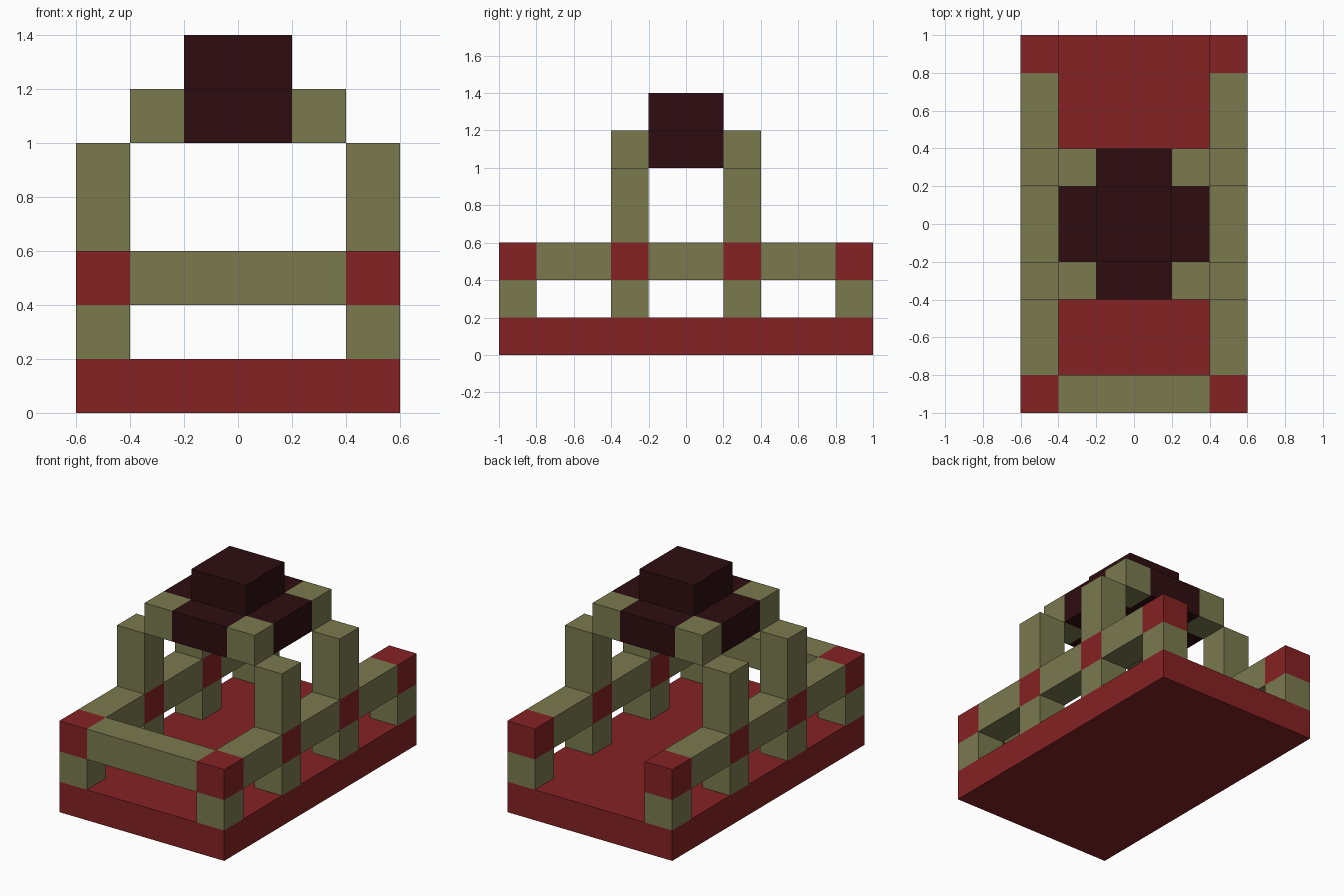
import bpy
import bmesh
from mathutils import Vector

cube = bpy.data.objects.get("Cube")
if cube:
    bpy.data.objects.remove(cube, do_unlink=True)


def material(name, rgb):
    mat = bpy.data.materials.new(name)
    mat.use_nodes = True
    mat.diffuse_color = (*rgb, 1)
    mat.node_tree.nodes["Principled BSDF"].inputs["Base Color"].default_value = (*rgb, 1)
    return mat


red = material("dark red", (0.24, 0.016, 0.017))
olive = material("olive", (0.195, 0.195, 0.078))
maroon = material("deep maroon", (0.027, 0.004, 0.005))

U = 0.2  # block size


def block(name, mat, centre, size):
    """Box with its centre and size given in blocks."""
    bm = bmesh.new()
    bmesh.ops.create_cube(bm, size=1)
    for v in bm.verts:
        v.co = Vector(a * b for a, b in zip(v.co, size)) * U
    mesh = bpy.data.meshes.new(name)
    bm.to_mesh(mesh)
    bm.free()
    mesh.materials.append(mat)
    obj = bpy.data.objects.new(name, mesh)
    obj.location = Vector(centre) * U
    bpy.context.collection.objects.link(obj)


# Floor slab and front rail
block("floor", red, (0, 0, 0.5), (6, 10, 1))
block("front_rail", olive, (0, -4.5, 2.5), (4, 1, 1))

# Posts, joints and rails on both sides
for side, sx in (("left", 1), ("right", -1)):
    x = 2.5 * sx
    for end, sy in (("front", -1), ("back", 1)):
        tag = f"{end}_{side}"
        block(f"{tag}_corner_post", olive, (x, 4.5 * sy, 1.5), (1, 1, 1))
        block(f"{tag}_corner_joint", red, (x, 4.5 * sy, 2.5), (1, 1, 1))
        block(f"{tag}_rail", olive, (x, 3 * sy, 2.5), (1, 2, 1))
        block(f"{tag}_roof_post_base", olive, (x, 1.5 * sy, 1.5), (1, 1, 1))
        block(f"{tag}_roof_post_joint", red, (x, 1.5 * sy, 2.5), (1, 1, 1))
        block(f"{tag}_roof_post", olive, (x, 1.5 * sy, 4), (1, 1, 2))
        block(f"{tag}_roof_corner", olive, (1.5 * sx, 1.5 * sy, 5.5), (1, 1, 1))
    block(f"{side}_middle_rail", olive, (x, 0, 2.5), (1, 2, 1))
    block(f"{side}_roof_edge", maroon, (1.5 * sx, 0, 5.5), (1, 2, 1))

# Cross-shaped roof and its cap
block("roof_centre", maroon, (0, 0, 5.5), (2, 4, 1))
block("roof_cap", maroon, (0, 0, 6.5), (2, 2, 1))
